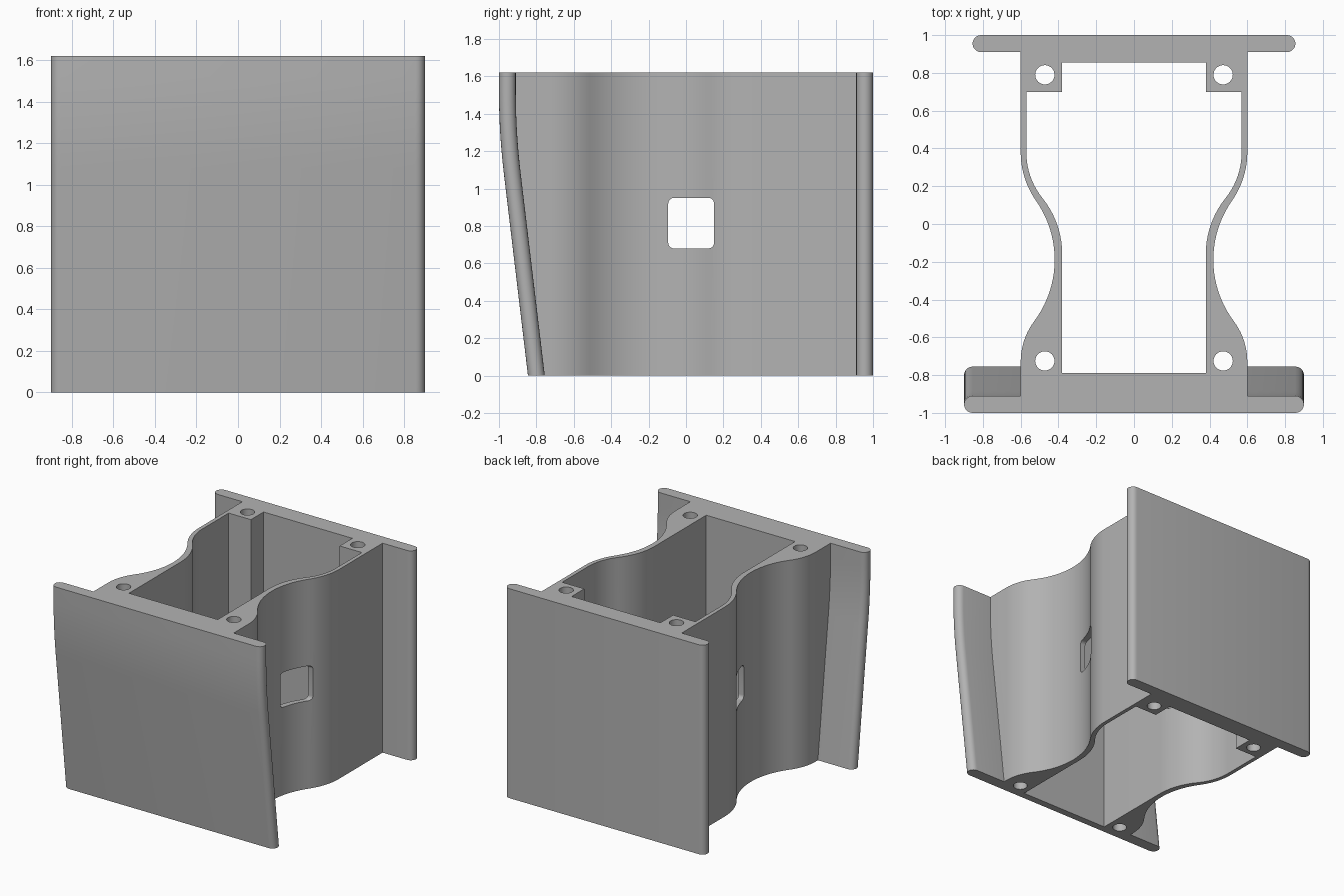
import bpy
import bmesh
from math import sin, cos, pi, atan2

if "Cube" in bpy.data.objects:
    bpy.data.objects.remove(bpy.data.objects["Cube"], do_unlink=True)

HEIGHT = 1.62
LEAN = 0.155       # how far the front plate moves back at its foot
BEND = 1.3         # height where the front plate bends
SOFT = 0.22        # half height of the bend
EDGE = 0.045       # radius of the plate edges

grey = bpy.data.materials.new("plain grey")
grey.use_nodes = True
grey.diffuse_color = (0.45, 0.45, 0.45, 1)
grey.node_tree.nodes["Principled BSDF"].inputs["Base Color"].default_value = (0.45, 0.45, 0.45, 1)


def arc(cx, cy, r, start, end, n=10):
    return [(cx + r * cos(start + (end - start) * i / n),
             cy + r * sin(start + (end - start) * i / n)) for i in range(n + 1)]


def s_curve(p0, p1, split, n=10):
    """Two tangent arcs that leave p0 and reach p1 parallel to y."""
    dx, dy = p1[0] - p0[0], p1[1] - p0[1]
    turn = 2 * atan2(abs(dx), dy)
    total = dy / sin(turn)
    side = 1 if dx > 0 else -1
    steps = [turn * i / n for i in range(n + 1)]
    a, b = total * split, total * (1 - split)
    first = [(p0[0] + side * a * (1 - cos(t)), p0[1] + a * sin(t)) for t in steps]
    last = [(p1[0] - side * b * (1 - cos(t)), p1[1] - b * sin(t)) for t in steps]
    return first + last[::-1][1:]


def mirrored(half):
    return half + [(-x, y) for x, y in reversed(half)]


def loft(name, rings):
    """Closed solid through a stack of matching rings."""
    bm = bmesh.new()
    loops = [[bm.verts.new(p) for p in ring] for ring in rings]
    for low, high in zip(loops, loops[1:]):
        for i in range(len(low)):
            j = (i + 1) % len(low)
            bm.faces.new((low[i], low[j], high[j], high[i]))
    bm.faces.new(loops[0][::-1])
    bm.faces.new(loops[-1])
    bmesh.ops.recalc_face_normals(bm, faces=bm.faces[:])
    mesh = bpy.data.meshes.new(name)
    bm.to_mesh(mesh)
    bm.free()
    mesh.materials.append(grey)
    obj = bpy.data.objects.new(name, mesh)
    bpy.context.collection.objects.link(obj)
    return obj


def lean(z):
    """Backward shift of the front plate at height z."""
    slope = LEAN / BEND
    if z >= BEND + SOFT:
        return 0
    if z <= BEND - SOFT:
        return slope * (BEND - z)
    return slope * (BEND + SOFT - z) ** 2 / (4 * SOFT)


# Plan outline: leaning front plate, waisted side wall, back plate
front_half = arc(0.9 - EDGE, -1 + EDGE, EDGE, -pi / 2, pi / 2) + [(0.6, -0.91)]
wall_half = (s_curve((0.6, -0.73), (0.42, -0.19), 0.4)
             + s_curve((0.42, -0.19), (0.6, 0.38), 0.55)[1:] + [(0.6, 0.91)])
back_half = arc(0.855 - EDGE, 1 - EDGE, EDGE, -pi / 2, pi / 2)

levels = [0] + [BEND - SOFT + 2 * SOFT * i / 10 for i in range(11)] + [HEIGHT]
rings = []
for z in levels:
    half = [(x, y + lean(z)) for x, y in front_half] + wall_half + back_half
    rings.append([(x, y, z) for x, y in mirrored(half)])
housing = loft("housing", rings)


def cut(cutter):
    cutter.hide_render = True
    mod = housing.modifiers.new("cut", "BOOLEAN")
    mod.operation = "DIFFERENCE"
    mod.solver = "EXACT"
    mod.object = cutter
    bpy.ops.object.select_all(action="DESELECT")
    bpy.context.view_layer.objects.active = housing
    housing.select_set(True)
    bpy.ops.object.modifier_apply(modifier=mod.name)
    bpy.data.objects.remove(cutter, do_unlink=True)


def cut_down(name, points):
    cut(loft(name, [[(x, y, z) for x, y in points] for z in (-0.1, HEIGHT + 0.1)]))


# Central cavity, leaving screw posts in the back corners
cavity = ([(0.38, -0.79)] + s_curve((0.38, -0.16), (0.57, 0.38), 0.55)
          + [(0.57, 0.7), (0.38, 0.7), (0.38, 0.855)])
cut_down("cavity_cutter", mirrored(cavity))

# Screw holes through the four corners
for x in (-0.472, 0.472):
    for y in (-0.725, 0.79):
        cut_down("screw_hole_cutter", arc(x, y, 0.051, 0, 2 * pi, 32)[:-1])

# Rounded window through both side walls
window = []
for i, (y, z) in enumerate([(0.12, 0.92), (-0.065, 0.92), (-0.065, 0.71), (0.12, 0.71)]):
    window += arc(y, z, 0.03, i * pi / 2, (i + 1) * pi / 2, 6)
cut(loft("window_cutter", [[(x, y, z) for y, z in window] for x in (-0.8, 0.8)]))

bpy.ops.object.shade_smooth_by_angle(angle=pi / 6)
